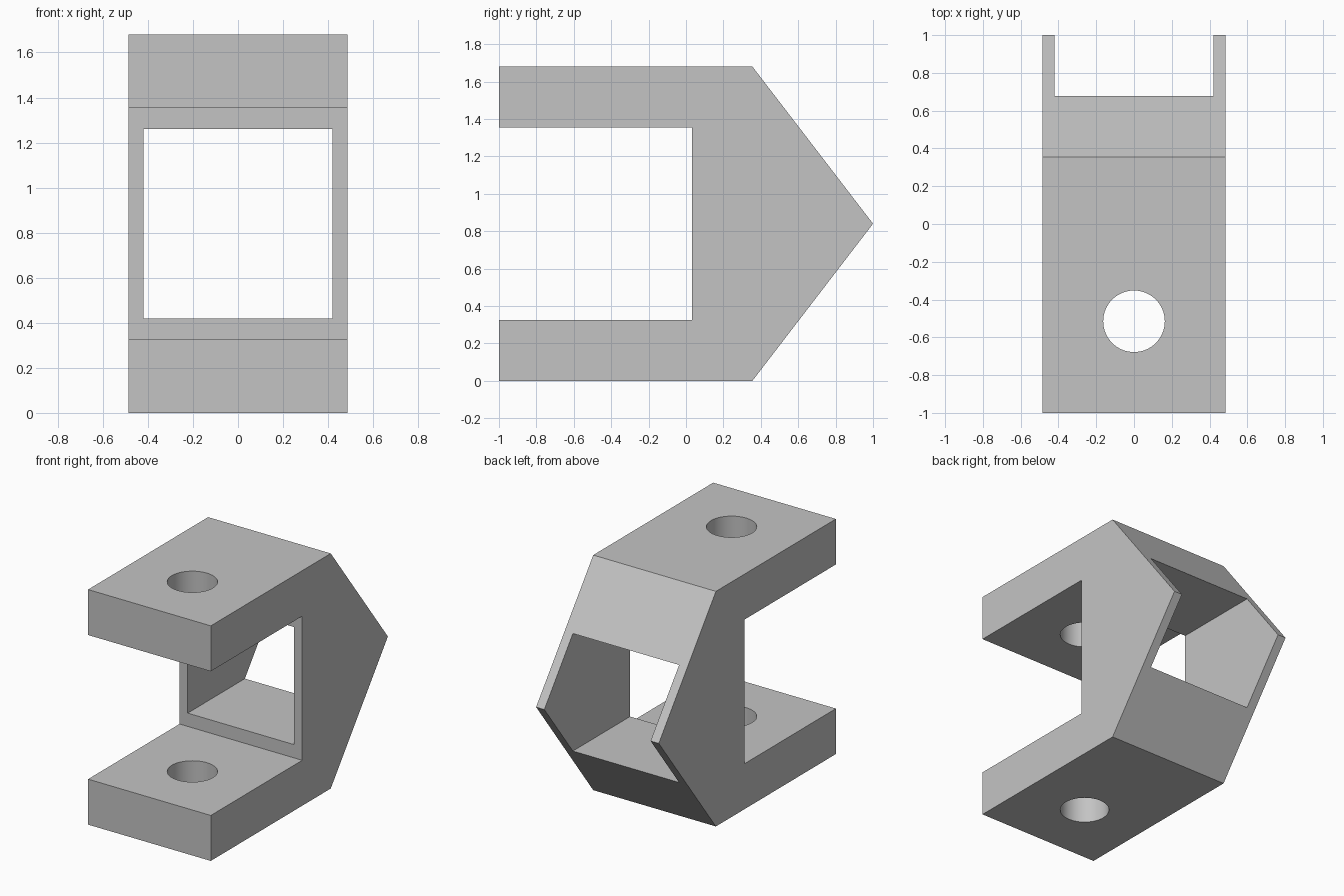
import bpy
import bmesh

cube = bpy.data.objects.get("Cube")
if cube:
    bpy.data.objects.remove(cube, do_unlink=True)

HALF_WIDTH = 0.485
HEIGHT = 1.68
MID = HEIGHT / 2
ARM = 0.325


def flat_material(name, colour):
    mat = bpy.data.materials.new(name)
    mat.use_nodes = True
    mat.diffuse_color = colour
    mat.node_tree.nodes["Principled BSDF"].inputs["Base Color"].default_value = colour
    return mat


def activate(obj):
    bpy.ops.object.select_all(action='DESELECT')
    obj.select_set(True)
    bpy.context.view_layer.objects.active = obj


def extruded_profile(name, points, half_width):
    """Solid made from a (y, z) outline pulled along x."""
    bm = bmesh.new()
    face = bm.faces.new([bm.verts.new((-half_width, y, z)) for y, z in points])
    pulled = bmesh.ops.extrude_face_region(bm, geom=[face])["geom"]
    verts = [v for v in pulled if isinstance(v, bmesh.types.BMVert)]
    bmesh.ops.translate(bm, verts=verts, vec=(2 * half_width, 0, 0))
    bmesh.ops.recalc_face_normals(bm, faces=bm.faces)
    mesh = bpy.data.meshes.new(name)
    bm.to_mesh(mesh)
    bm.free()
    obj = bpy.data.objects.new(name, mesh)
    bpy.context.collection.objects.link(obj)
    return obj


def cut(target, cutter):
    cutter.hide_render = True
    mod = target.modifiers.new("Cut", 'BOOLEAN')
    mod.operation = 'DIFFERENCE'
    mod.solver = 'EXACT'
    mod.object = cutter
    activate(target)
    bpy.ops.object.modifier_apply(modifier=mod.name)
    bpy.data.objects.remove(cutter, do_unlink=True)


# Bracket body: two arms joined by a pointed back, mirrored about mid height
lower = [(0.032, ARM), (-1, ARM), (-1, 0), (0.355, 0)]
upper = [(y, HEIGHT - z) for y, z in reversed(lower)]
bracket = extruded_profile("bracket", lower + [(1, MID)] + upper, HALF_WIDTH)
bracket.data.materials.append(flat_material("grey", (0.55, 0.55, 0.55, 1)))

# Square window through the back
bpy.ops.mesh.primitive_cube_add(size=1, location=(0, 0.6, MID))
window = bpy.context.object
window.name = "window_cutter"
window.scale = (0.84, 1.6, 0.84)
cut(bracket, window)

# Bolt hole through both arms
bpy.ops.mesh.primitive_cylinder_add(vertices=64, radius=0.163, depth=2.4,
                                    location=(0, -0.515, MID))
hole = bpy.context.object
hole.name = "hole_cutter"
cut(bracket, hole)

# Smooth hole walls, sharp edges elsewhere
activate(bracket)
bpy.ops.object.shade_smooth_by_angle(angle=0.5)
